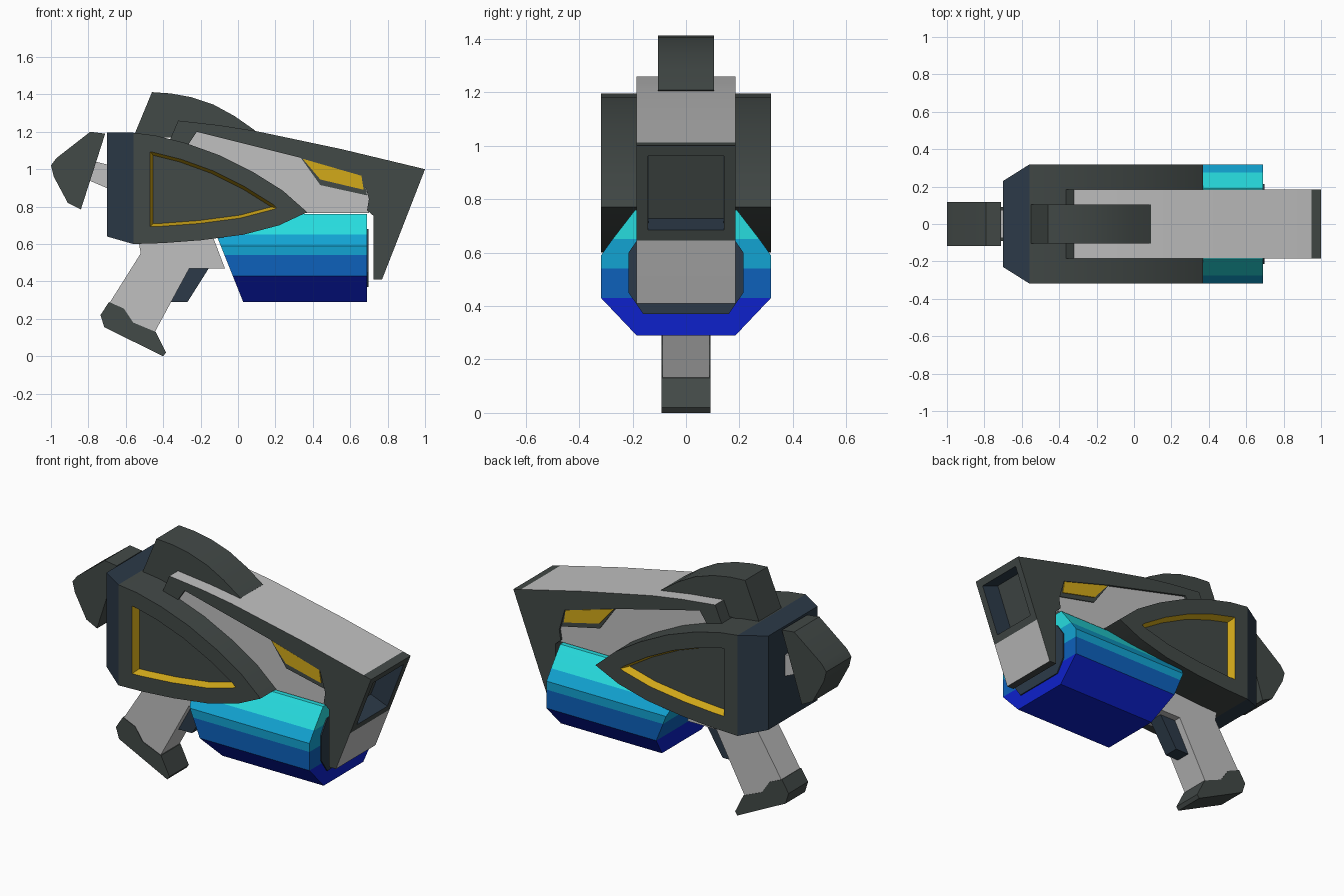
import bpy
import bmesh

cube = bpy.data.objects.get("Cube")
if cube:
    bpy.data.objects.remove(cube, do_unlink=True)


def material(name, rgb):
    m = bpy.data.materials.new(name)
    m.use_nodes = True
    m.diffuse_color = (*rgb, 1)
    for node in m.node_tree.nodes:
        if node.type == 'BSDF_PRINCIPLED':
            node.inputs["Base Color"].default_value = (*rgb, 1)
            node.inputs["Roughness"].default_value = 0.6
    return m


DARK = material("charcoal", (0.055, 0.067, 0.063))
GREY = material("light_grey", (0.53, 0.53, 0.53))
NAVY = material("slate_navy", (0.025, 0.042, 0.065))
GOLD = material("gold", (0.65, 0.40, 0.01))
BANDS = [material("cyan", (0.02, 0.72, 0.74)),
         material("sky_blue", (0.006, 0.37, 0.65)),
         material("mid_blue", (0.004, 0.12, 0.50)),
         material("deep_blue", (0.004, 0.015, 0.60))]


def finish(name, bm, mats):
    """Turn a bmesh into a smooth-by-angle object."""
    mesh = bpy.data.meshes.new(name)
    bm.to_mesh(mesh)
    bm.free()
    for m in mats:
        mesh.materials.append(m)
    ob = bpy.data.objects.new(name, mesh)
    bpy.context.collection.objects.link(ob)
    bpy.ops.object.select_all(action='DESELECT')
    ob.select_set(True)
    bpy.context.view_layer.objects.active = ob
    bpy.ops.object.shade_smooth_by_angle(angle=0.5)
    return ob


def loft(ring_a, ring_b):
    """Closed solid between two rings with the same number of points."""
    bm = bmesh.new()
    a = [bm.verts.new(p) for p in ring_a]
    b = [bm.verts.new(p) for p in ring_b]
    bm.faces.new(a)
    bm.faces.new(b)
    for i in range(len(a)):
        j = (i + 1) % len(a)
        bm.faces.new((a[i], a[j], b[j], b[i]))
    bmesh.ops.recalc_face_normals(bm, faces=bm.faces)
    bm.normal_update()
    return bm


def slab(points, y0, y1):
    """Side profile (x, z) extruded from y0 to y1."""
    return loft([(x, y0, z) for x, z in points], [(x, y1, z) for x, z in points])


def part(name, mat, points, half):
    return finish(name, slab(points, -half, half), [mat])


# Side pods: one solid hull with gold-walled recesses on both sides
pod = [(-0.56, 0.60), (-0.56, 1.195), (-0.44, 1.18), (-0.28, 1.14), (-0.1, 1.075),
       (0.08, 0.985), (0.24, 0.885), (0.37, 0.77), (0.22, 0.70), (0.03, 0.65),
       (-0.2, 0.62), (-0.4, 0.605)]
bm = slab(pod, -0.318, 0.318)
caps = [f for f in bm.faces if abs(f.normal.y) > 0.9]
bmesh.ops.inset_individual(bm, faces=caps, thickness=0.09, use_even_offset=True)
bm.normal_update()
walls = bmesh.ops.inset_individual(bm, faces=caps, thickness=0.016, depth=-0.045,
                                   use_even_offset=True)["faces"]
for f in walls:
    f.material_index = 1
finish("side_pods", bm, [DARK, GOLD])


# Tapered rear housing
def rear_ring(x, y, low, high):
    return [(x, -y, low), (x, y, low), (x, y, high), (x, -y, high)]


finish("rear_housing", loft(rear_ring(-0.70, 0.23, 0.64, 1.195),
                            rear_ring(-0.56, 0.318, 0.60, 1.195)), [NAVY])

# Barrel shell: pale top, pale lower muzzle and an open bore
shell = [(-0.38, 1.12), (-0.32, 1.26), (-0.1, 1.235), (0.09, 1.205), (0.55, 1.108),
         (0.95, 1.012), (1.0, 1.0), (0.862, 0.645), (0.77, 0.41), (0.725, 0.41),
         (0.725, 0.75), (0.69, 0.78), (0.70, 0.84), (0.665, 0.965), (0.34, 1.06),
         (-0.22, 1.2), (-0.28, 1.11)]
bm = slab(shell, -0.185, 0.185)
bore = None
for f in bm.faces:
    c = f.calc_center_median()
    if f.normal.z > 0.8 and c.x < 0.95:
        f.material_index = 1
    elif f.normal.x > 0.8 and c.x > 0.78:
        if c.z > 0.65:
            bore = f
        else:
            f.material_index = 1
bmesh.ops.inset_individual(bm, faces=[bore], thickness=0.042, use_even_offset=True)
bm.normal_update()
bore_walls = bmesh.ops.inset_individual(bm, faces=[bore], thickness=0.004,
                                        depth=-0.115)["faces"]
for f in bore_walls:
    f.material_index = 2
finish("barrel_shell", bm, [DARK, GREY, NAVY])

# Pale inner barrel and its vents
part("inner_barrel", GREY, [(-0.3, 0.85), (-0.27, 1.15), (-0.22, 1.21), (0.34, 1.08),
                            (0.68, 0.98), (0.71, 0.84), (0.70, 0.765), (0.2, 0.765)], 0.172)
vent_frame = [(0.335, 1.062), (0.67, 0.965), (0.69, 0.86), (0.44, 0.915)]
vent = [(0.345, 1.056), (0.66, 0.965), (0.672, 0.89), (0.44, 0.945)]
for side, label in ((-1, "right"), (1, "left")):
    finish(label + "_vent_frame", slab(vent_frame, side * 0.170, side * 0.178), [DARK])
    finish(label + "_vent", slab(vent, side * 0.176, side * 0.183), [GOLD])

# Top fin
part("top_fin", DARK, [(-0.56, 1.17), (-0.46, 1.412), (-0.36, 1.405), (-0.25, 1.385),
                       (-0.13, 1.345), (-0.02, 1.285), (0.09, 1.208), (0.05, 1.17)], 0.105)

# Rear knob and its neck
part("rear_knob", DARK, [(-1.0, 1.02), (-0.97, 1.06), (-0.79, 1.2), (-0.71, 1.19),
                         (-0.84, 0.785), (-0.91, 0.82), (-0.985, 0.96)], 0.118)
part("knob_neck", GREY, [(-0.80, 1.05), (-0.68, 1.02), (-0.68, 0.89), (-0.82, 0.95)], 0.075)

# Grip, foot and trigger
part("grip", GREY, [(-0.54, 0.66), (-0.15, 0.68), (-0.07, 0.47), (-0.26, 0.47),
                    (-0.45, 0.12), (-0.66, 0.2), (-0.69, 0.28), (-0.52, 0.55)], 0.088)
part("grip_foot", DARK, [(-0.735, 0.22), (-0.69, 0.29), (-0.61, 0.255), (-0.56, 0.18),
                         (-0.44, 0.13), (-0.385, 0.02), (-0.40, 0.0), (-0.715, 0.155)], 0.091)
part("trigger", NAVY, [(-0.15, 0.48), (-0.27, 0.29), (-0.36, 0.29), (-0.27, 0.48)], 0.045)

# Energy canister: banded hull with a slanted rear end
section = [(0.19, 0.76), (0.275, 0.65), (0.318, 0.59), (0.318, 0.54),
           (0.318, 0.43), (0.185, 0.29)]
bm = bmesh.new()
rows = []
for y, z in section:
    rear = -0.16 + (0.76 - z) * 0.4
    rows.append([bm.verts.new(p) for p in
                 ((rear, -y, z), (0.69, -y, z), (0.69, y, z), (rear, y, z))])
for upper, lower in zip(rows, rows[1:]):
    for i in range(4):
        j = (i + 1) % 4
        bm.faces.new((upper[i], upper[j], lower[j], lower[i]))
bm.faces.new(rows[0])
bm.faces.new(rows[-1])
bmesh.ops.recalc_face_normals(bm, faces=bm.faces)
for f in bm.faces:
    z = f.calc_center_median().z
    f.material_index = sum(z < limit for limit in (0.65, 0.54, 0.43))
finish("energy_canister", bm, BANDS)

# Dark plate on the canister's front end
outline = [(0.16, 0.37), (0.215, 0.45), (0.215, 0.6), (0.16, 0.68)]
outline += [(-y, z) for y, z in reversed(outline)]
finish("canister_plate", loft([(0.688, y, z) for y, z in outline],
                              [(0.697, y, z) for y, z in outline]), [NAVY])
